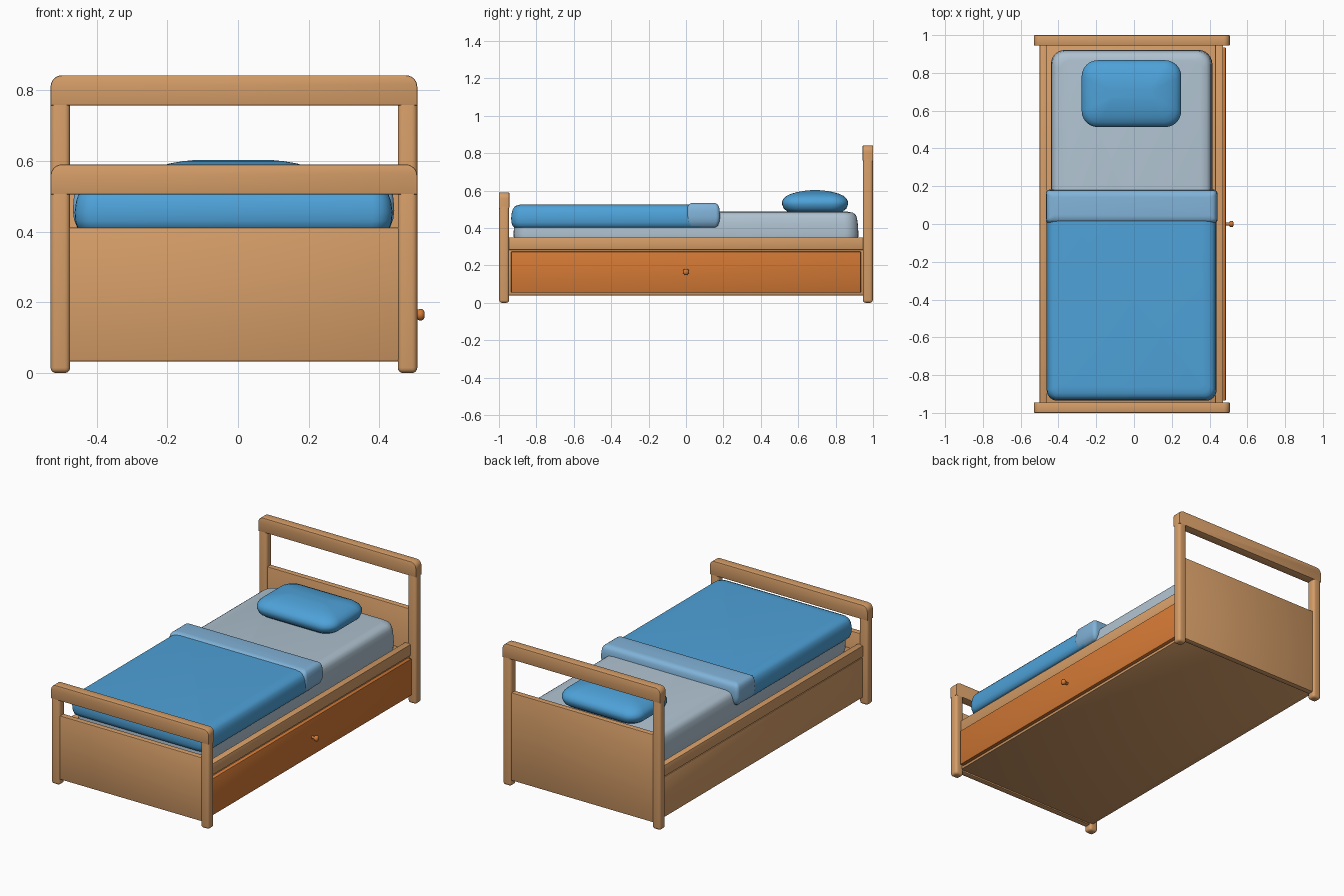
import bpy, bmesh, math

if "Cube" in bpy.data.objects:
    bpy.data.objects.remove(bpy.data.objects["Cube"])


def material(name, rgb):
    m = bpy.data.materials.new(name)
    m.diffuse_color = (*rgb, 1)
    m.use_nodes = True
    m.node_tree.nodes["Principled BSDF"].inputs["Base Color"].default_value = m.diffuse_color
    return m


WOOD = material("light_wood", (0.67, 0.34, 0.138))
DRAWER = material("orange_wood", (0.65, 0.19, 0.035))
BLUE = material("blue_cloth", (0.076, 0.36, 0.69))
FOLD = material("pale_blue_cloth", (0.22, 0.45, 0.69))
SHEET = material("grey_sheet", (0.43, 0.54, 0.63))


def finish(name, bm, mat, angle=40):
    bmesh.ops.recalc_face_normals(bm, faces=bm.faces)
    me = bpy.data.meshes.new(name)
    bm.to_mesh(me)
    bm.free()
    me.materials.append(mat)
    ob = bpy.data.objects.new(name, me)
    bpy.context.collection.objects.link(ob)
    bpy.ops.object.select_all(action='DESELECT')
    ob.select_set(True)
    bpy.context.view_layer.objects.active = ob
    bpy.ops.object.shade_smooth_by_angle(angle=math.radians(angle))
    return ob


def box(name, x, y, z, mat, bevel=0.004, segments=2):
    """Bevelled box from (min, max) pairs."""
    bm = bmesh.new()
    bmesh.ops.create_cube(bm, size=1)
    for v in bm.verts:
        v.co = [sum(r) / 2 + c * (r[1] - r[0]) for r, c in zip((x, y, z), v.co)]
    bmesh.ops.bevel(bm, geom=bm.edges[:], offset=bevel, segments=segments,
                    affect='EDGES', profile=0.5)
    return finish(name, bm, mat)


def cushion(name, x, y, radius, levels, mat):
    """Stack of rounded rectangles; levels are (height, inset)."""
    bm = bmesh.new()
    rings = []
    for z, inset in levels:
        r = max(radius - inset * 0.5, 0.01)
        ring = []
        for k, (sx, sy) in enumerate(((1, 1), (-1, 1), (-1, -1), (1, -1))):
            cx = (x[1] - inset - r) if sx > 0 else (x[0] + inset + r)
            cy = (y[1] - inset - r) if sy > 0 else (y[0] + inset + r)
            for i in range(7):
                a = math.pi / 2 * (k + i / 6)
                ring.append(bm.verts.new((cx + r * math.cos(a), cy + r * math.sin(a), z)))
        rings.append(ring)
    for lo, hi in zip(rings, rings[1:]):
        n = len(lo)
        for i in range(n):
            j = (i + 1) % n
            bm.faces.new((lo[i], lo[j], hi[j], hi[i]))
    bm.faces.new(rings[0][::-1])
    bm.faces.new(rings[-1])
    return finish(name, bm, mat, 50)


def top_rail(name, y, z):
    """Cross rail with rounded upper corners."""
    x0, x1, r = -0.53, 0.507, 0.032
    pts = [(x0, z[0]), (x1, z[0])]
    for cx, start in ((x1 - r, 0), (x0 + r, 90)):
        for i in range(7):
            a = math.radians(start + 15 * i)
            pts.append((cx + r * math.cos(a), z[1] - r + r * math.sin(a)))
    bm = bmesh.new()
    face = bm.faces.new([bm.verts.new((px, y[0], pz)) for px, pz in pts])
    ext = bmesh.ops.extrude_face_region(bm, geom=[face])
    for v in ext["geom"]:
        if isinstance(v, bmesh.types.BMVert):
            v.co.y = y[1]
    caps = [e for e in bm.edges if abs(e.verts[0].co.y - e.verts[1].co.y) < 1e-6]
    bmesh.ops.bevel(bm, geom=caps, offset=0.004, segments=2, affect='EDGES', profile=0.5)
    return finish(name, bm, WOOD)


# Headboard and footboard: posts, top rail and panel
for label, s, top, panel_top in (("head", 1, 0.842, 0.555), ("foot", -1, 0.59, 0.412)):
    y = sorted((s * 0.945, s * 1.0))
    for side, x in (("left", (-0.53, -0.475)), ("right", (0.452, 0.507))):
        box(f"{label}_post_{side}", x, (y[0] + 0.001, y[1] - 0.001),
            (0, top - 0.06), WOOD, 0.015, 4)
    top_rail(f"{label}_top_rail", y, (top - 0.085, top))
    box(f"{label}_panel", (-0.49, 0.467), (y[0] + 0.01, y[1] - 0.01),
        (0.033, panel_top), WOOD, 0.005)

# Bed base, side rails and closed side panel
box("bed_base", (-0.48, 0.465), (-0.955, 0.955), (0.04, 0.31), WOOD, 0.003)
box("side_rail_left", (-0.50, -0.46), (-0.955, 0.955), (0.283, 0.35), WOOD)
box("side_rail_right", (0.43, 0.472), (-0.955, 0.955), (0.283, 0.35), WOOD)
box("side_panel_left", (-0.497, -0.46), (-0.95, 0.95), (0.04, 0.278), WOOD)

# Drawer front
box("drawer_front", (0.44, 0.487), (-0.935, 0.935), (0.055, 0.274), DRAWER, 0.005)

# Drawer knob, turned about the x axis
bm = bmesh.new()
profile = [(0.483, 0.008), (0.503, 0.008), (0.508, 0.014), (0.516, 0.017),
           (0.523, 0.015), (0.528, 0.008)]
rings = [[bm.verts.new((px, r * math.cos(i * math.pi / 8), 0.165 + r * math.sin(i * math.pi / 8)))
          for i in range(16)] for px, r in profile]
for a, b in zip(rings, rings[1:]):
    for i in range(16):
        j = (i + 1) % 16
        bm.faces.new((a[i], a[j], b[j], b[i]))
bm.faces.new(rings[0])
bm.faces.new(rings[-1])
finish("drawer_knob", bm, DRAWER, 60)

# Mattress
cushion("mattress", (-0.44, 0.415), (-0.922, 0.922), 0.075,
        [(0.305, 0.012), (0.335, 0.002), (0.37, 0), (0.42, 0.003), (0.455, 0.008),
         (0.472, 0.016), (0.482, 0.03), (0.487, 0.055)], SHEET)

# Blanket
cushion("blanket", (-0.462, 0.437), (-0.935, 0.13), 0.055,
        [(0.402, 0.02), (0.41, 0.008), (0.43, 0.002), (0.455, 0), (0.485, 0.004),
         (0.505, 0.011), (0.517, 0.022), (0.524, 0.04), (0.527, 0.07)], BLUE)

# Turned-back blanket fold
cushion("blanket_fold", (-0.467, 0.442), (0.002, 0.182), 0.022,
        [(0.402, 0.025), (0.412, 0.012), (0.435, 0.003), (0.46, 0), (0.49, 0.002),
         (0.512, 0.005), (0.525, 0.012), (0.532, 0.022), (0.535, 0.04)], FOLD)

# Pillow
cushion("pillow", (-0.277, 0.25), (0.513, 0.867), 0.085,
        [(0.481, 0.06), (0.488, 0.03), (0.503, 0.01), (0.525, 0.001), (0.54, 0),
         (0.557, 0.008), (0.572, 0.025), (0.584, 0.052), (0.593, 0.085),
         (0.599, 0.12), (0.602, 0.15)], BLUE)
